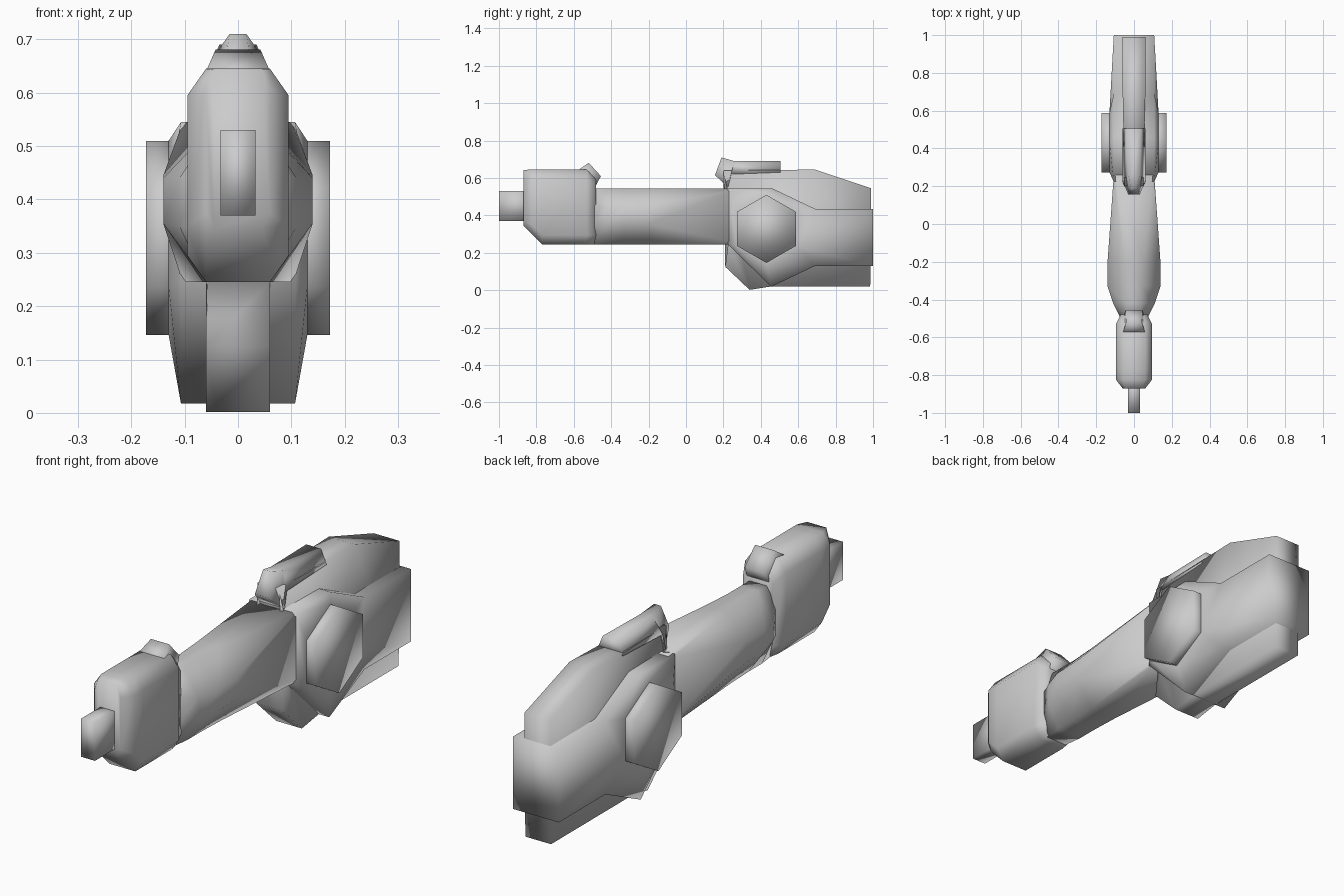
import bpy
import bmesh
import math

# Remove the default cube only
default_cube = bpy.data.objects.get("Cube")
if default_cube:
    bpy.data.objects.remove(default_cube, do_unlink=True)

# Single grey paint
GREY = 0.6
paint = bpy.data.materials.new("plain_grey")
paint.use_nodes = True
paint.diffuse_color = (GREY, GREY, GREY, 1)
shader = next(n for n in paint.node_tree.nodes if n.type == "BSDF_PRINCIPLED")
shader.inputs["Base Color"].default_value = paint.diffuse_color


def finish(name, bm):
    """Turn a bmesh into a smooth shaded, painted object."""
    bmesh.ops.recalc_face_normals(bm, faces=bm.faces)
    mesh = bpy.data.meshes.new(name)
    bm.to_mesh(mesh)
    bm.free()
    mesh.materials.append(paint)
    for polygon in mesh.polygons:
        polygon.use_smooth = True
    part = bpy.data.objects.new(name, mesh)
    bpy.context.collection.objects.link(part)
    return part


def skin(name, rings):
    """Join equal rings of points into a closed capped solid."""
    bm = bmesh.new()
    loops = [[bm.verts.new(point) for point in ring] for ring in rings]
    for first, second in zip(loops, loops[1:]):
        count = len(first)
        for i in range(count):
            j = (i + 1) % count
            bm.faces.new((first[i], first[j], second[j], second[i]))
    caps = [bm.faces.new(loops[0]), bm.faces.new(loops[-1])]
    bmesh.ops.triangulate(bm, faces=caps)
    return finish(name, bm)


def slab(name, profile):
    """Side profile of (y, z, half width) points, spanned across x."""
    return skin(name, [[(side * half, y, z) for y, z, half in profile]
                       for side in (-1, 1)])


def octagon(y, top, middle, bottom, heights):
    """Eight sided section, symmetric in x, at a given y."""
    low, lower, upper, high = heights
    right = [(bottom, y, low), (middle, y, lower), (middle, y, upper), (top, y, high)]
    return right + [(-x, depth, z) for x, depth, z in reversed(right)]


# Muzzle stub at the front
slab("muzzle", [(-1, .37, .033), (-1, .53, .033), (-.8, .53, .033), (-.8, .37, .033)])

# Front head with chamfered corners
full_height = (.245, .295, .595, .645)
skin("front_head", [
    octagon(-.87, .045, .06, .045, (.345, .375, .595, .643)),
    octagon(-.825, .06, .095, .06, (.3, .35, .595, .645)),
    octagon(-.77, .06, .095, .06, full_height),
    octagon(-.53, .06, .095, .06, full_height),
    octagon(-.48, .05, .07, .05, (.245, .295, .56, .59)),
])

# Rear sight hump on the head
slab("head_hump", [(-.58, .64, .06), (-.52, .681, .042), (-.455, .61, .045),
                   (-.49, .545, .055), (-.57, .56, .06)])

# Long tapering body
skin("body", [
    octagon(-.5, .04, .07, .05, (.245, .34, .45, .545)),
    octagon(-.42, .04, .11, .06, (.245, .35, .44, .545)),
    octagon(-.33, .04, .14, .06, (.245, .355, .44, .545)),
    octagon(-.2, .05, .14, .065, (.245, .355, .445, .545)),
    octagon(.26, .1, .107, .1, (.245, .255, .535, .545)),
])

# Central spine with the keel under it
slab("spine", [(.22, .545, .06), (.2, .64, .05), (.69, .645, .06), (.99, .545, .06),
               (.985, .02, .06), (.455, .02, .06), (.34, .002, .06),
               (.21, .125, .06), (.225, .245, .06)])

# Raised sight on top of the spine
slab("top_sight", [(.155, .615, .03), (.19, .71, .016), (.26, .69, .03),
                   (.505, .69, .035), (.505, .63, .06), (.24, .62, .06),
                   (.225, .55, .06)])

# Wide side housing that bulges out towards each hexagonal boss
HOUSING = [(.225, .245), (.225, .545), (.46, .545), (.69, .435),
           (1, .435), (1, .13), (.69, .13), (.455, .018)]
CENTRE_Y, CENTRE_Z, RADIUS = .43, .328, .182
boss = [(CENTRE_Y + RADIUS * math.sin(k * math.tau / 6),
         CENTRE_Z + RADIUS * math.cos(k * math.tau / 6)) for k in range(6)]

housing = bmesh.new()
outlines = []
for side in (-1, 1):
    rings = []
    for points, reach in ((HOUSING, .107), (boss, .13)):
        ring = [housing.verts.new((side * reach, y, z)) for y, z in points]
        rings.append(ring)
    edges = [housing.edges.new((ring[i], ring[i - 1]))
             for ring in rings for i in range(len(ring))]
    bmesh.ops.bridge_loops(housing, edges=edges)
    housing.faces.new(rings[1])
    outlines.append(rings[0])
left, right = outlines
for i in range(len(left)):
    housing.faces.new((left[i - 1], left[i], right[i], right[i - 1]))
finish("side_housing", housing)

# Hexagonal bosses on both sides
for label, side in (("left", 1), ("right", -1)):
    skin(label + "_boss", [[(side * reach, y, z) for y, z in boss]
                           for reach in (.1, .172)])
